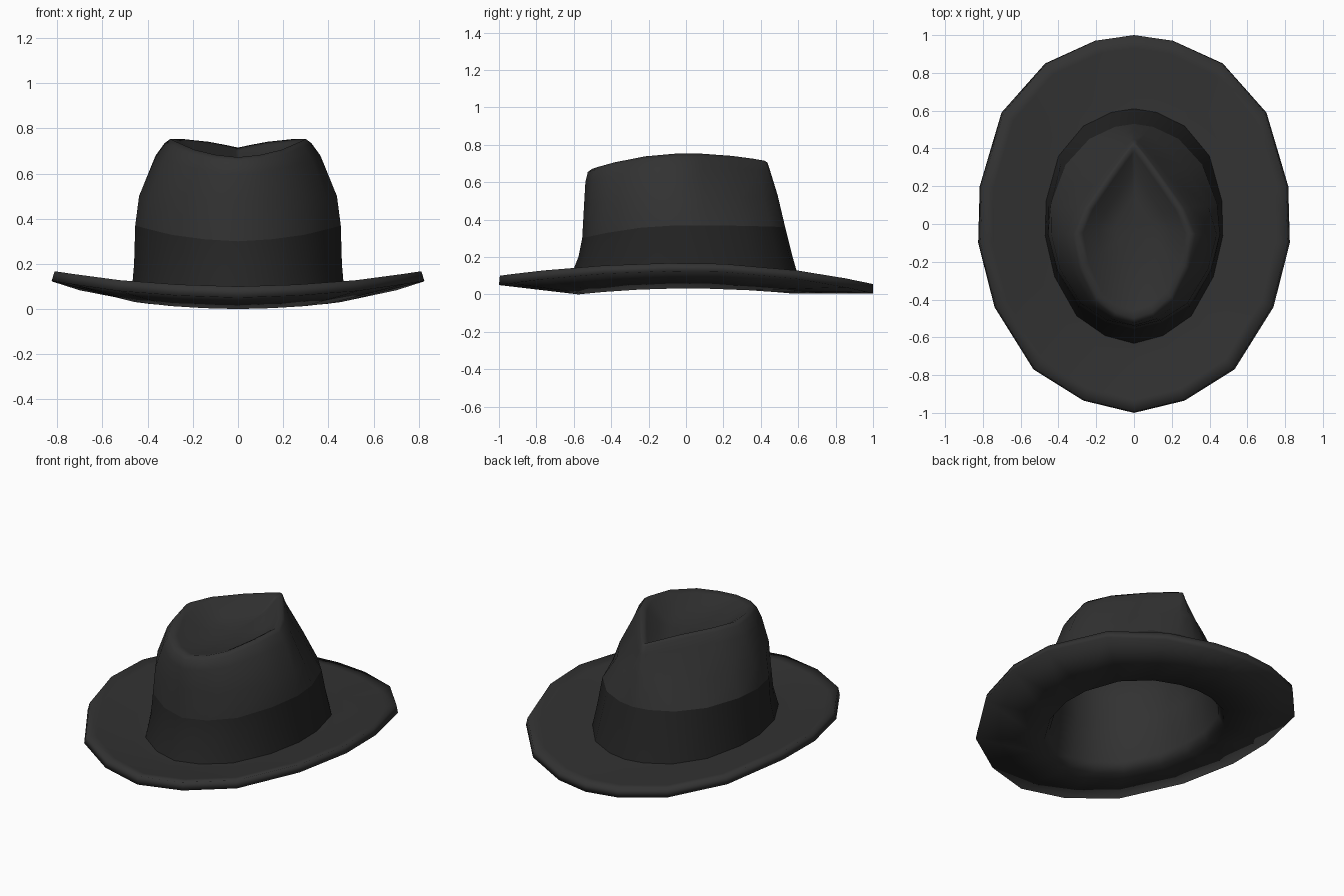
import bpy, bmesh, math

if "Cube" in bpy.data.objects:
    bpy.data.objects.remove(bpy.data.objects["Cube"])

# Half outline of the 18-sided egg shape, back (+y) to front (-y)
HALF = [(0, 1), (.25, .97), (.57, .85), (.85, .59), (.99, .2),
        (1, -.1), (.895, -.44), (.645, -.77), (.325, -.935), (0, -1)]
OUTLINE = [(-u, v) for u, v in HALF] + [(u, v) for u, v in HALF[-2:0:-1]]


def ring(rx, yf, yb, zf, zs, zb, tear=0):
    """Half width, front/back reach, front/side/back height, teardrop amount."""
    pts = []
    for u, v in OUTLINE:
        if v > 0:
            u = (1 - tear) * u + tear * math.copysign(1 - v, u)
        reach, end = (yb, zb) if v > 0 else (yf, zf)
        pts.append((u * rx, v * reach, zs + (end - zs) * v * v))
    return pts


def material(name, grey):
    m = bpy.data.materials.new(name)
    m.diffuse_color = (grey, grey, grey, 1)
    m.use_nodes = True
    m.node_tree.nodes["Principled BSDF"].inputs["Base Color"].default_value = m.diffuse_color
    return m


def loft(name, rings, mat, start=None, end=None):
    """Skin the rings in order; optional centre points close the ends."""
    bm = bmesh.new()
    loops = [[bm.verts.new(p) for p in ring(*r)] for r in rings]
    n = len(OUTLINE)
    for a, b in zip(loops, loops[1:]):
        for i in range(n):
            j = (i + 1) % n
            bm.faces.new((a[i], a[j], b[j], b[i]))
    if start:
        c = bm.verts.new(start)
        for i in range(n):
            bm.faces.new((c, loops[0][(i + 1) % n], loops[0][i]))
    if end:
        c = bm.verts.new(end)
        for i in range(n):
            bm.faces.new((c, loops[-1][i], loops[-1][(i + 1) % n]))
    me = bpy.data.meshes.new(name)
    bm.to_mesh(me)
    bm.free()
    me.materials.append(mat)
    me.shade_smooth()
    ob = bpy.data.objects.new(name, me)
    bpy.context.collection.objects.link(ob)


felt = material("felt", .032)
ribbon = material("ribbon", .018)

# Shared seams between the parts
base = (.47, .632, .61, .06, .085, .06)
band_top = (.455, .555, .53, .30, .37, .36, .12)

# Hollow felt underside: inner crown, brim underside, rim edge, dished brim top
loft("brim_and_lining", [(.10, .2, .15, .59, .60, .60, .9),
                         (.22, .40, .31, .60, .64, .63, .9),
                         (.29, .47, .38, .60, .68, .65, .9),
                         (.325, .495, .41, .57, .65, .61, .75),
                         (.395, .50, .445, .46, .48, .50, .45),
                         (.412, .51, .485, .28, .34, .33, .12),
                         (.43, .545, .53, .06, .09, .07),
                         (.46, .575, .565, .0, .032, .005),
                         (.825, 1, 1, .05, .125, .005),
                         (.812, .995, 1, .10, .168, .055),
                         (.75, .93, .93, .092, .153, .056),
                         (.55, .71, .70, .06, .1, .055),
                         base], felt, start=(0, -.05, .595))

# Ribbon band
loft("band", [base, (.46, .575, .57, .2, .2, .2, .04), band_top], ribbon)

# Crown wall pinched towards the back, top ridge and teardrop dent
loft("crown", [band_top,
               (.438, .545, .49, .48, .50, .53, .5),
               (.365, .538, .45, .60, .68, .66, .88),
               (.325, .525, .435, .655, .735, .705, .93),
               (.30, .50, .42, .672, .754, .715, .95),
               (.27, .46, .38, .665, .735, .70, .95),
               (.19, .34, .27, .65, .672, .66, .95),
               (.10, .2, .15, .64, .645, .645, .9)], felt, end=(0, -.05, .64))
